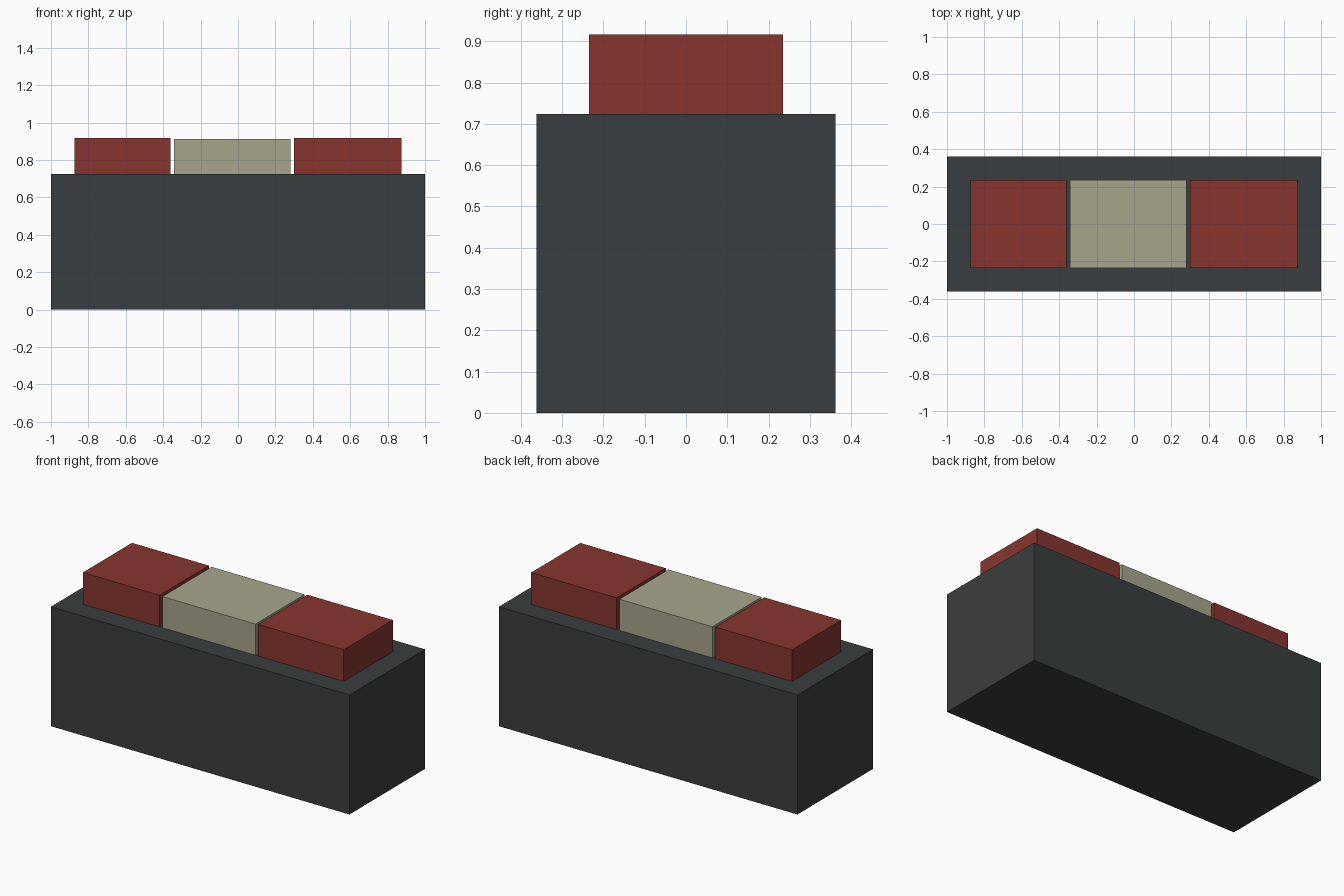
import bpy

if "Cube" in bpy.data.objects:
    bpy.data.objects.remove(bpy.data.objects["Cube"])


def material(name, rgb):
    mat = bpy.data.materials.new(name)
    mat.diffuse_color = (*rgb, 1.0)
    mat.use_nodes = True
    mat.node_tree.nodes["Principled BSDF"].inputs["Base Color"].default_value = mat.diffuse_color
    return mat


def box(name, x, y, z, mat):
    """Axis-aligned box from (min, max) ranges."""
    ranges = (x, y, z)
    centre = [(a + b) / 2 for a, b in ranges]
    bpy.ops.mesh.primitive_cube_add(size=1, location=centre)
    obj = bpy.context.object
    obj.name = name
    obj.scale = [b - a for a, b in ranges]
    bpy.ops.object.transform_apply(location=False, rotation=False, scale=True)
    obj.data.materials.append(mat)
    return obj


charcoal = material("charcoal", (0.042, 0.047, 0.050))
red = material("red", (0.242, 0.036, 0.028))
cream = material("cream", (0.39, 0.38, 0.262))

BASE_TOP = 0.724
DEPTH = (-0.235, 0.235)

# Main block
box("base_block", (-1, 1), (-0.362, 0.362), (0, BASE_TOP), charcoal)

# Row of three blocks on top, separated by narrow gaps
box("left_top_block", (-0.875, -0.36), DEPTH, (BASE_TOP, 0.916), red)
box("middle_top_block", (-0.342, 0.282), DEPTH, (BASE_TOP, 0.913), cream)
box("right_top_block", (0.30, 0.873), DEPTH, (BASE_TOP, 0.916), red)
